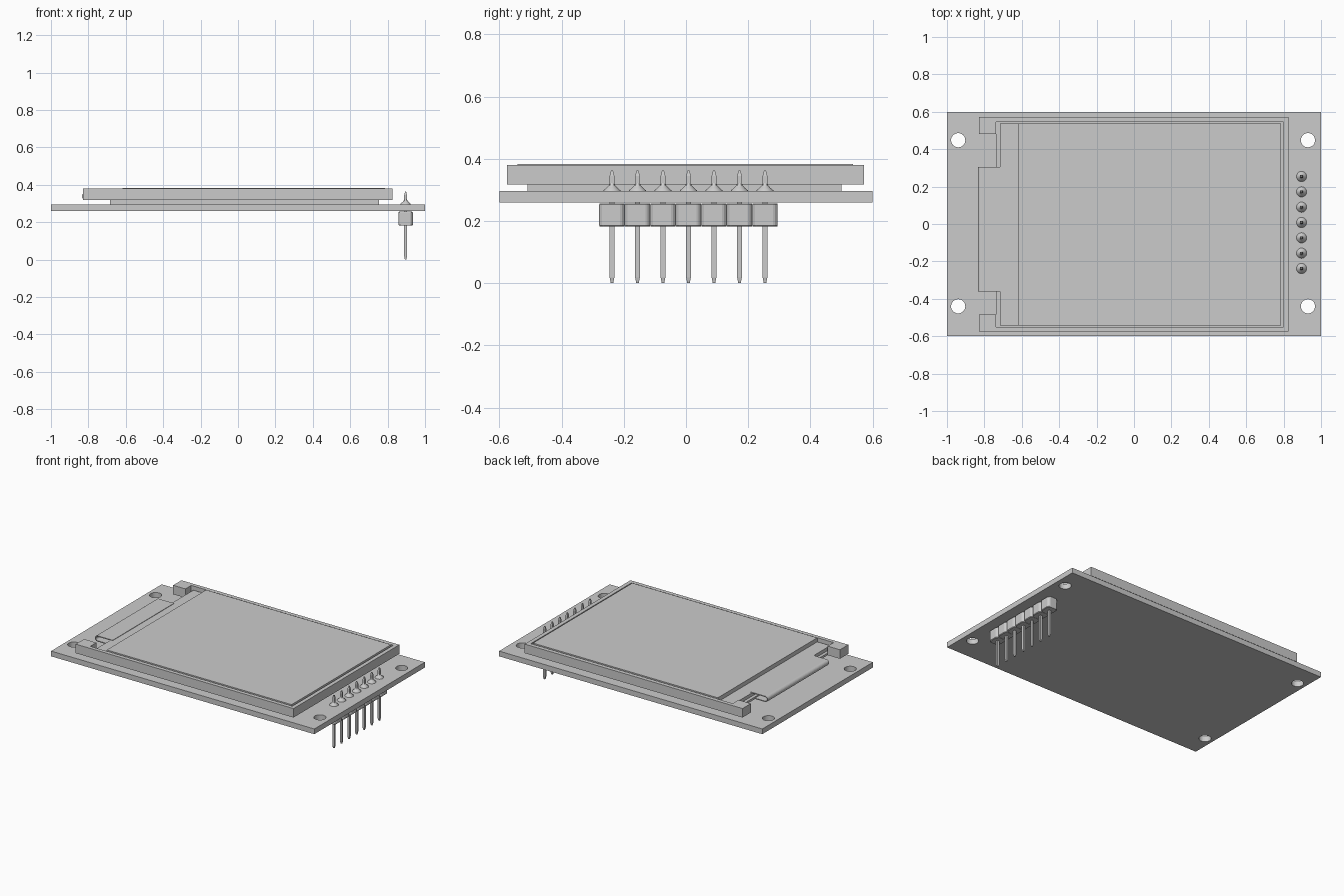
import bpy, bmesh
from math import cos, sin, pi

if "Cube" in bpy.data.objects:
    bpy.data.objects.remove(bpy.data.objects["Cube"])


def link(name, mesh):
    obj = bpy.data.objects.new(name, mesh)
    bpy.context.collection.objects.link(obj)
    return obj


def prism(name, loops, z0, z1):
    """Extrude closed 2D loops (first outer, rest holes) from z0 to z1."""
    cu = bpy.data.curves.new(name, 'CURVE')
    cu.dimensions, cu.fill_mode = '2D', 'BOTH'
    cu.extrude = (z1 - z0) / 2
    for pts in loops:
        sp = cu.splines.new('POLY')
        sp.points.add(len(pts) - 1)
        for p, (x, y) in zip(sp.points, pts):
            p.co = (x, y, 0, 1)
        sp.use_cyclic_u = True
    tmp = link(name + "_curve", cu)
    bpy.context.view_layer.update()
    mesh = bpy.data.meshes.new_from_object(
        tmp.evaluated_get(bpy.context.evaluated_depsgraph_get()))
    bpy.data.objects.remove(tmp)
    bm = bmesh.new()
    bm.from_mesh(mesh)
    bmesh.ops.remove_doubles(bm, verts=bm.verts, dist=1e-5)
    bmesh.ops.recalc_face_normals(bm, faces=bm.faces)
    for f in bm.faces:
        f.smooth = False
    bm.to_mesh(mesh)
    bm.free()
    obj = link(name, mesh)
    obj.location.z = (z0 + z1) / 2
    return obj


def rect(x0, x1, y0, y1):
    return [(x0, y0), (x1, y0), (x1, y1), (x0, y1)]


def arc(cx, cy, r, a0=0, a1=2 * pi, n=32, end=False):
    return [(cx + r * cos(a0 + (a1 - a0) * i / n), cy + r * sin(a0 + (a1 - a0) * i / n))
            for i in range(n + end)]


def lathe(name, rings, n, loc, turn=0.0):
    """Stack n-sided rings of (radius, z) into a capped solid."""
    bm = bmesh.new()
    rows = [[bm.verts.new((x, y, z)) for x, y in arc(0, 0, r, turn, turn + 2 * pi, n)]
            for r, z in rings]
    for a, b in zip(rows, rows[1:]):
        for i in range(n):
            j = (i + 1) % n
            bm.faces.new((a[i], a[j], b[j], b[i]))
    bm.faces.new(rows[0][::-1])
    bm.faces.new(rows[-1])
    mesh = bpy.data.meshes.new(name)
    bm.to_mesh(mesh)
    bm.free()
    obj = link(name, mesh)
    obj.location = loc
    return obj


# Circuit board with four mounting holes
holes = [arc(x, y, 0.038) for x in (-0.94, 0.93) for y in (-0.44, 0.448)]
prism("circuit_board", [rect(-1, 1, -0.6, 0.6)] + holes, 0.26, 0.296)

# Adhesive pad lifting the display off the board
prism("display_pad", [rect(-0.685, 0.755, -0.51, 0.5)], 0.296, 0.318)

# Display frame: a U with hooked ends, open towards -x
frame = [(-0.83, 0.572), (-0.83, 0.482), (-0.737, 0.482), (-0.737, 0.545),
         (0.798, 0.545), (0.798, -0.55), (-0.737, -0.55), (-0.737, -0.485),
         (-0.83, -0.485), (-0.83, -0.576), (0.825, -0.576), (0.825, 0.572)]
prism("display_frame", [frame], 0.318, 0.38)

# Backlight floor and the two glass layers
prism("backlight", [rect(-0.737, 0.798, -0.55, 0.545)], 0.318, 0.333)
prism("lower_glass", [rect(-0.716, 0.787, -0.542, 0.537)], 0.333, 0.356)
prism("upper_glass", [rect(-0.618, 0.787, -0.542, 0.537)], 0.356, 0.384)

# Flex cable folded over the open edge
zc, ro, ri = 0.339, 0.020, 0.014
bend = ([(-0.70, zc + ro)] + arc(-0.815, zc, ro, pi / 2, 3 * pi / 2, 12, True)
        + [(-0.72, zc - ro), (-0.72, zc - ri)]
        + arc(-0.815, zc, ri, 3 * pi / 2, pi / 2, 12, True) + [(-0.70, zc + ri)])
flex = prism("flex_cable", [bend], -0.3325, 0.3325)
flex.rotation_euler.x = pi / 2
flex.location = (0, -0.0275, 0)

# Seven header pins with housings and solder cones
for k in range(7):
    x, y = 0.896, 0.008 + (k - 3) * 0.082
    w, d, c = 0.0385, 0.041, 0.012
    block = prism("header_block", [[(x - w, y - d + c), (x - w + c, y - d), (x + w - c, y - d),
                                    (x + w, y - d + c), (x + w, y + d - c), (x + w - c, y + d),
                                    (x - w + c, y + d), (x - w, y + d - c)]], 0.182, 0.257)
    bev = block.modifiers.new("edge", 'BEVEL')
    bev.width, bev.segments = 0.004, 1
    s = 2 ** 0.5
    lathe("header_pin", [(0.004 * s, 0), (0.0075 * s, 0.018), (0.0075 * s, 0.345),
                         (0.003 * s, 0.363)], 4, (x, y, 0), pi / 4)
    solder = lathe("solder_joint", [(0.028, 0.294), (0.027, 0.299), (0.017, 0.307),
                                    (0.010, 0.315), (0.007, 0.325)], 20, (x, y, 0))
    for p in solder.data.polygons:
        p.use_smooth = len(p.vertices) == 4
